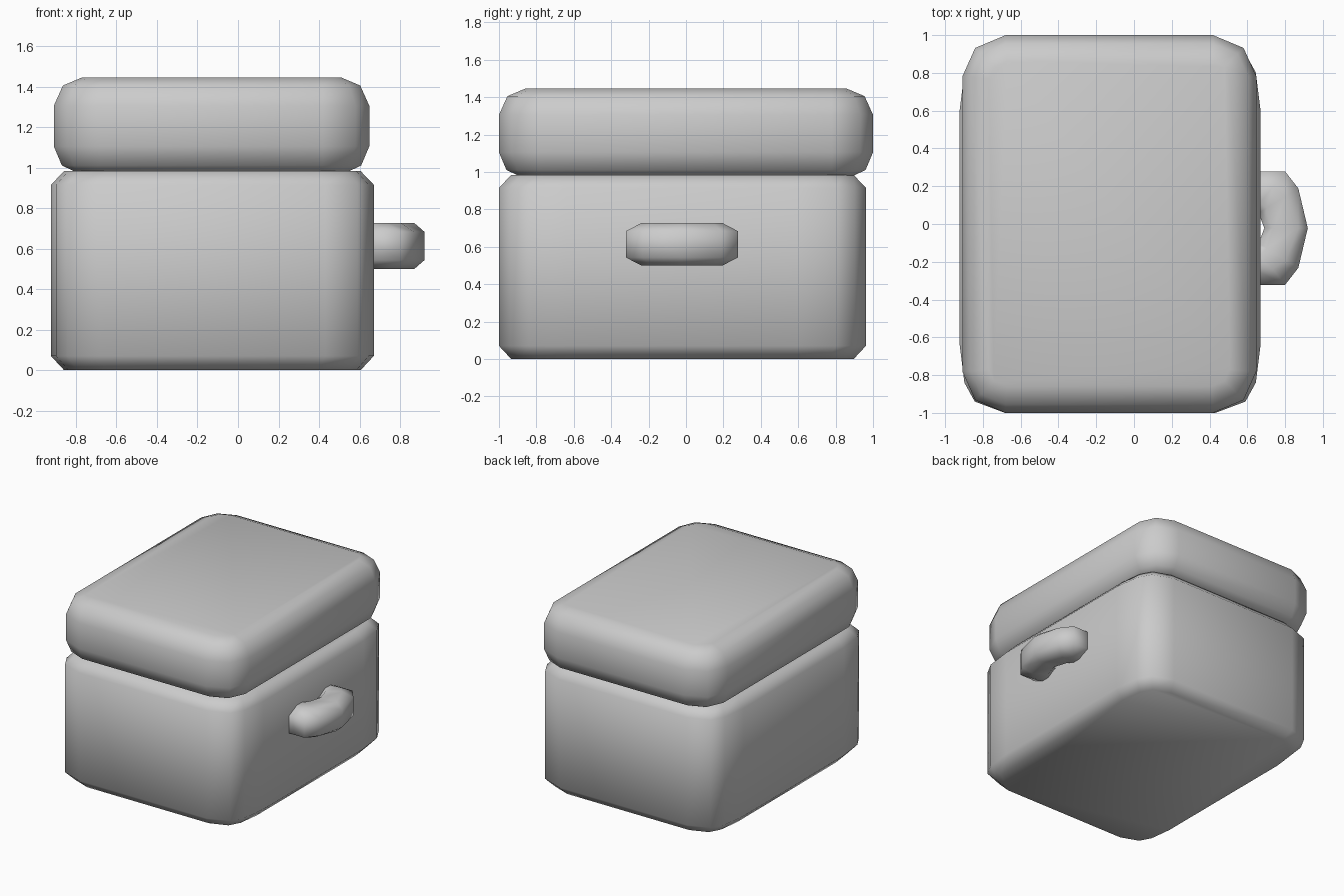
import bpy

if "Cube" in bpy.data.objects:
    bpy.data.objects.remove(bpy.data.objects["Cube"])


def make_object(name, rings, loop=True):
    """Skin a list of equal-length rings, cap both ends, shade smooth."""
    n = len(rings[0])
    verts = [p for r in rings for p in r]
    faces = [tuple(reversed(range(n))),
             tuple(range((len(rings) - 1) * n, len(rings) * n))]
    for i in range(len(rings) - 1):
        for j in range(n):
            k = (j + 1) % n
            faces.append((i * n + j, i * n + k, (i + 1) * n + k, (i + 1) * n + j))
    mesh = bpy.data.meshes.new(name)
    mesh.from_pydata(verts, [], faces)
    import bmesh
    bm = bmesh.new()
    bm.from_mesh(mesh)
    bmesh.ops.recalc_face_normals(bm, faces=bm.faces)
    bm.to_mesh(mesh)
    bm.free()
    mesh.shade_smooth()
    obj = bpy.data.objects.new(name, mesh)
    bpy.context.collection.objects.link(obj)
    return obj


def rounded_ring(x0, x1, y0, y1, corner, z, inset, k):
    """Rounded rectangle; corner = (x offset, y offset) pairs from side to end."""
    cx, cy = (x0 + x1) / 2, (y0 + y1) / 2
    hx, hy = (x1 - x0) / 2 - inset, (y1 - y0) / 2 - inset
    q = [(hx - a * k, hy - b * k) for a, b in corner]
    pts = q + [(-x, y) for x, y in reversed(q)]
    pts += [(-x, -y) for x, y in q] + [(x, -y) for x, y in reversed(q)]
    return [(cx + x, cy + y, z) for x, y in pts]


# Body of the box: small chamfers top and bottom, wide vertical corners
body_corner = [(0, .36), (.025, .16), (.08, .06), (.24, 0)]
body_levels = [(0, .065, .85), (.07, 0, 1), (.915, 0, 1), (.983, .065, .85)]
make_object("box_body", [rounded_ring(-.923, .67, -1, .962, body_corner, *lv)
                         for lv in body_levels])

# Pillow-like lid
lid_corner = [(0, .22), (.068, .068), (.23, 0)]
lid_levels = [(.973, .12, .5), (1.01, .04, .82), (1.105, 0, 1),
              (1.305, 0, 1), (1.405, .045, .8), (1.445, .14, .42)]
make_object("box_lid", [rounded_ring(-.909, .648, -1, 1, lid_corner, *lv)
                        for lv in lid_levels])

# Bowed handle: stations of (outer x, outer y, inner x, inner y, chamfer)
half = [(.60, .30, .60, .06, .42), (.80, .30, .64, .10, .42),
        (.87, .21, .66, .08, .32), (.92, 0, .69, 0, .22)]
stations = half + [(a, -b, c, -d, t) for a, b, c, d, t in reversed(half[:-1])]
rings = []
for ox, oy, ix, iy, t in stations:
    section = [(0, -.07), (0, .07), (t, .114), (.8, .114),
               (1, .07), (1, -.07), (.8, -.114), (t, -.114)]
    rings.append([(ox + (ix - ox) * s, -.022 + oy + (iy - oy) * s, .613 + h)
                  for s, h in section])
make_object("side_handle", rings)
